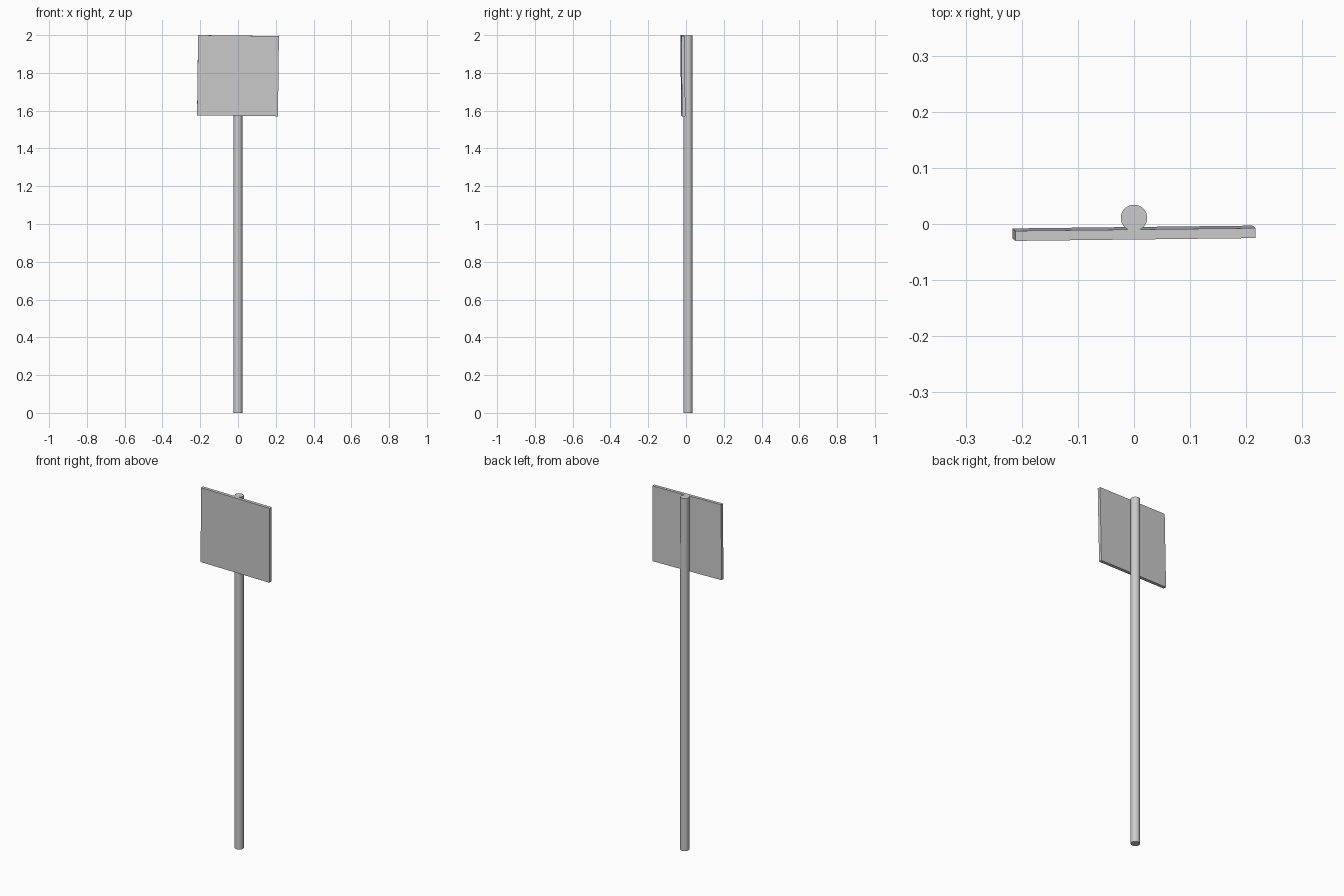
import bpy
from math import radians

if "Cube" in bpy.data.objects:
    bpy.data.objects.remove(bpy.data.objects["Cube"])

# round pole
bpy.ops.mesh.primitive_cylinder_add(vertices=32, radius=0.0235, depth=1.998,
                                    location=(0, 0.0108, 0.999))
pole = bpy.context.object
pole.name = "pole"
bpy.ops.object.shade_smooth_by_angle(angle=radians(30))

# square sign board, hung slightly askew on the front of the pole
bpy.ops.mesh.primitive_cube_add(size=1, location=(0, -0.0165, 1.7852),
                                rotation=(radians(0.6), radians(0.7), radians(0.67)))
board = bpy.context.object
board.name = "sign_board"
board.scale = (0.428, 0.0178, 0.4245)
bpy.ops.object.transform_apply(location=False, rotation=False, scale=True)
